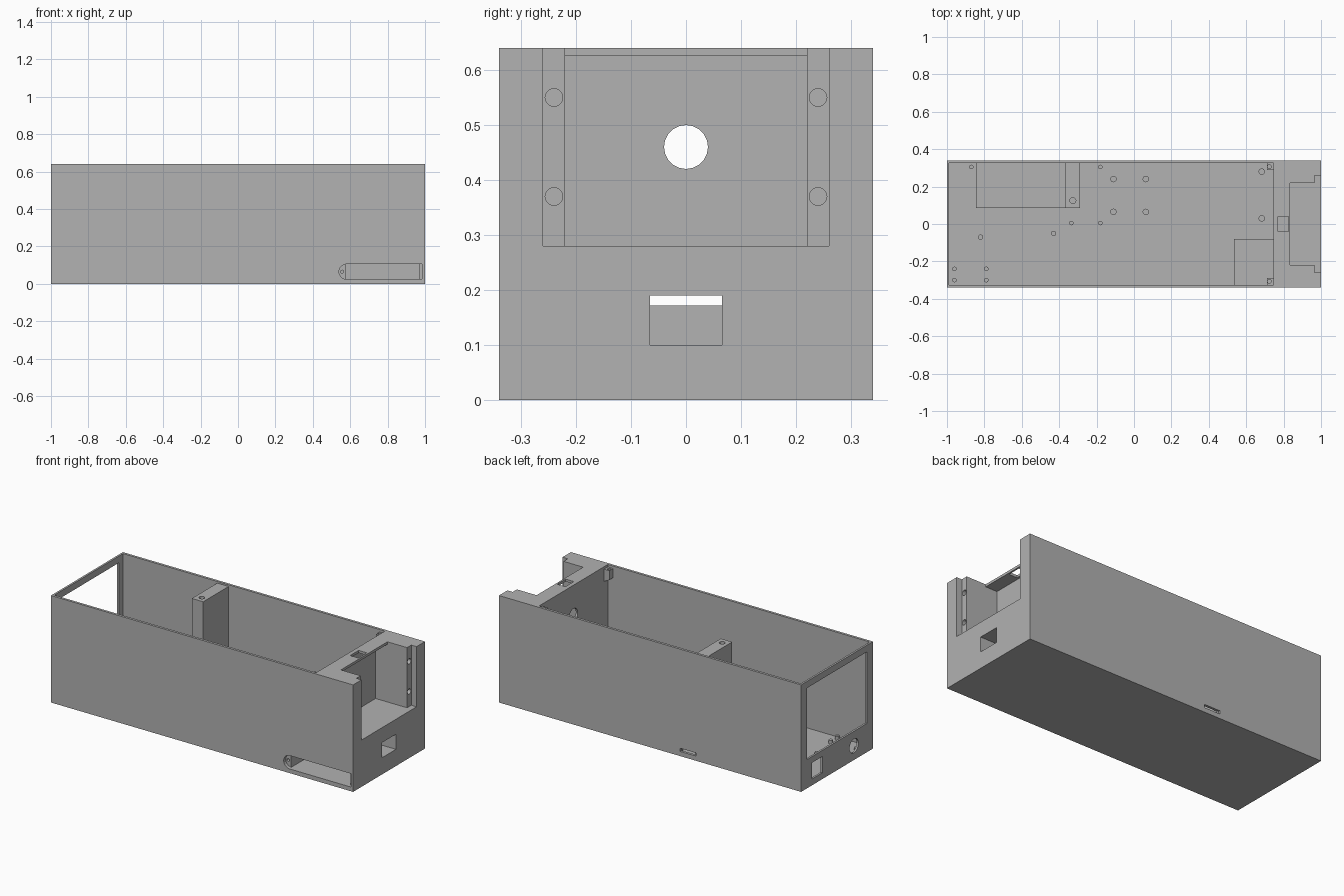
import bpy
import math
from mathutils import Vector

cube = bpy.data.objects.get("Cube")
if cube:
    bpy.data.objects.remove(cube, do_unlink=True)

grey = bpy.data.materials.new("matte grey")
grey.use_nodes = True
grey.diffuse_color = (0.445, 0.445, 0.445, 1)
grey.node_tree.nodes["Principled BSDF"].inputs["Base Color"].default_value = grey.diffuse_color


def box(name, x, y, z):
    """Box from three (min, max) ranges."""
    ranges = (x, y, z)
    bpy.ops.mesh.primitive_cube_add(size=1, location=[(a + b) / 2 for a, b in ranges])
    ob = bpy.context.object
    ob.scale = [b - a for a, b in ranges]
    bpy.ops.object.transform_apply(location=True, rotation=True, scale=True)
    ob.name = name
    ob.data.materials.append(grey)
    return ob


def rod(name, start, end, radius, sides=20):
    """Cylinder between two points."""
    a, b = Vector(start), Vector(end)
    bpy.ops.mesh.primitive_cylinder_add(vertices=sides, radius=radius, depth=(b - a).length,
                                        location=(a + b) / 2)
    ob = bpy.context.object
    ob.rotation_euler = (b - a).to_track_quat("Z", "Y").to_euler()
    bpy.ops.object.transform_apply(location=True, rotation=True, scale=True)
    ob.name = name
    ob.data.materials.append(grey)
    return ob


def combine(target, tool, operation="DIFFERENCE"):
    """Boolean the tool into the target, then discard the tool."""
    bpy.context.view_layer.objects.active = target
    mod = target.modifiers.new("combine", "BOOLEAN")
    mod.operation = operation
    mod.solver = "EXACT"
    mod.object = tool
    bpy.ops.object.modifier_apply(modifier=mod.name)
    bpy.data.objects.remove(tool, do_unlink=True)


# Open-topped case with a solid block at the +x end
case = box("case", (-1, 1), (-0.34, 0.34), (0, 0.64))
combine(case, box("cavity", (-0.988, 0.745), (-0.325, 0.325), (0.015, 0.8)))

# Housing behind the front slot
combine(case, box("slot_housing", (0.535, 0.75), (-0.33, -0.08), (0.01, 0.125)), "UNION")

# End bay: stepped opening, with the pocket running back under a thin top lip
combine(case, box("bay_step", (0.965, 1.1), (-0.26, 0.26), (0.28, 0.8)))
combine(case, box("bay_pocket", (0.757, 1.1), (-0.22, 0.22), (0.28, 0.625)))
combine(case, box("bay_top", (0.835, 1.1), (-0.22, 0.22), (0.6, 0.8)))
combine(case, box("lip_slot", (0.77, 0.825), (-0.04, 0.04), (0.6, 0.8)))
combine(case, rod("bay_hole", (0.7, 0, 0.46), (0.8, 0, 0.46), 0.04))
combine(case, box("end_slot", (0.7, 1.1), (-0.065, 0.065), (0.1, 0.19)))
for y in (-0.24, 0.24):
    for z in (0.37, 0.55):
        combine(case, rod("bay_screw_hole", (0.9, y, z), (1.05, y, z), 0.016))

# Far end: window, square socket and round socket
combine(case, box("window", (-1.1, -0.9), (-0.285, 0.285), (0.172, 0.6)))
combine(case, box("square_socket", (-1.1, -0.9), (0.14, 0.236), (0.038, 0.135)))
combine(case, rod("round_socket", (-1.1, -0.16, 0.085), (-0.9, -0.16, 0.085), 0.042))

# Front slot: shallow round-ended recess, deep slot and screw hole
combine(case, rod("recess_end", (0.58, -0.4, 0.065), (0.58, -0.32, 0.065), 0.04))
combine(case, box("recess", (0.58, 0.985), (-0.4, -0.32), (0.025, 0.105)))
combine(case, box("deep_slot", (0.575, 0.97), (-0.4, -0.1), (0.025, 0.105)))
combine(case, rod("recess_screw_hole", (0.557, -0.4, 0.065), (0.557, -0.27, 0.065), 0.008))

# Narrow slit through the back wall
combine(case, box("back_slit", (-0.305, -0.2), (0.3, 0.4), (0.028, 0.047)))

# Tall post and low shelf against the back wall
post = box("tall_post", (-0.365, -0.29), (0.085, 0.33), (0.01, 0.63))
combine(post, rod("post_hole", (-0.327, 0.125, 0.5), (-0.327, 0.125, 0.7), 0.016))
box("low_shelf", (-0.845, -0.36), (0.085, 0.33), (0.01, 0.1))

# Lid bosses in the inner corners, tapering into the block below
for side, label in ((1, "back"), (-1, "front")):
    ys = sorted((side * 0.29, side * 0.33))
    boss = box(label + "_lid_boss", (0.71, 0.75), ys, (0.55, 0.625))
    for v in boss.data.vertices:
        if v.co.z < 0.56 and v.co.x < 0.72:
            v.co.z += 0.02
    combine(boss, rod("boss_hole", (0.724, side * 0.307, 0.59), (0.724, side * 0.307, 0.7), 0.01, 12))

# Floor standoffs, grouped by radius
standoffs = {
    0.012: [(-0.87, 0.305), (-0.18, 0.305), (-0.335, 0.005), (-0.18, 0.005)]
           + [(x, y) for x in (-0.96, -0.79) for y in (-0.3, -0.24)],
    0.014: [(-0.82, -0.07), (-0.43, -0.05)],
    0.017: [(x, y) for x in (-0.11, 0.063) for y in (0.065, 0.24)]
           + [(0.683, 0.03), (0.683, 0.28)],
}
for radius, spots in standoffs.items():
    for x, y in spots:
        rod("floor_standoff", (x, y, 0.01), (x, y, 0.035), radius, 16)
